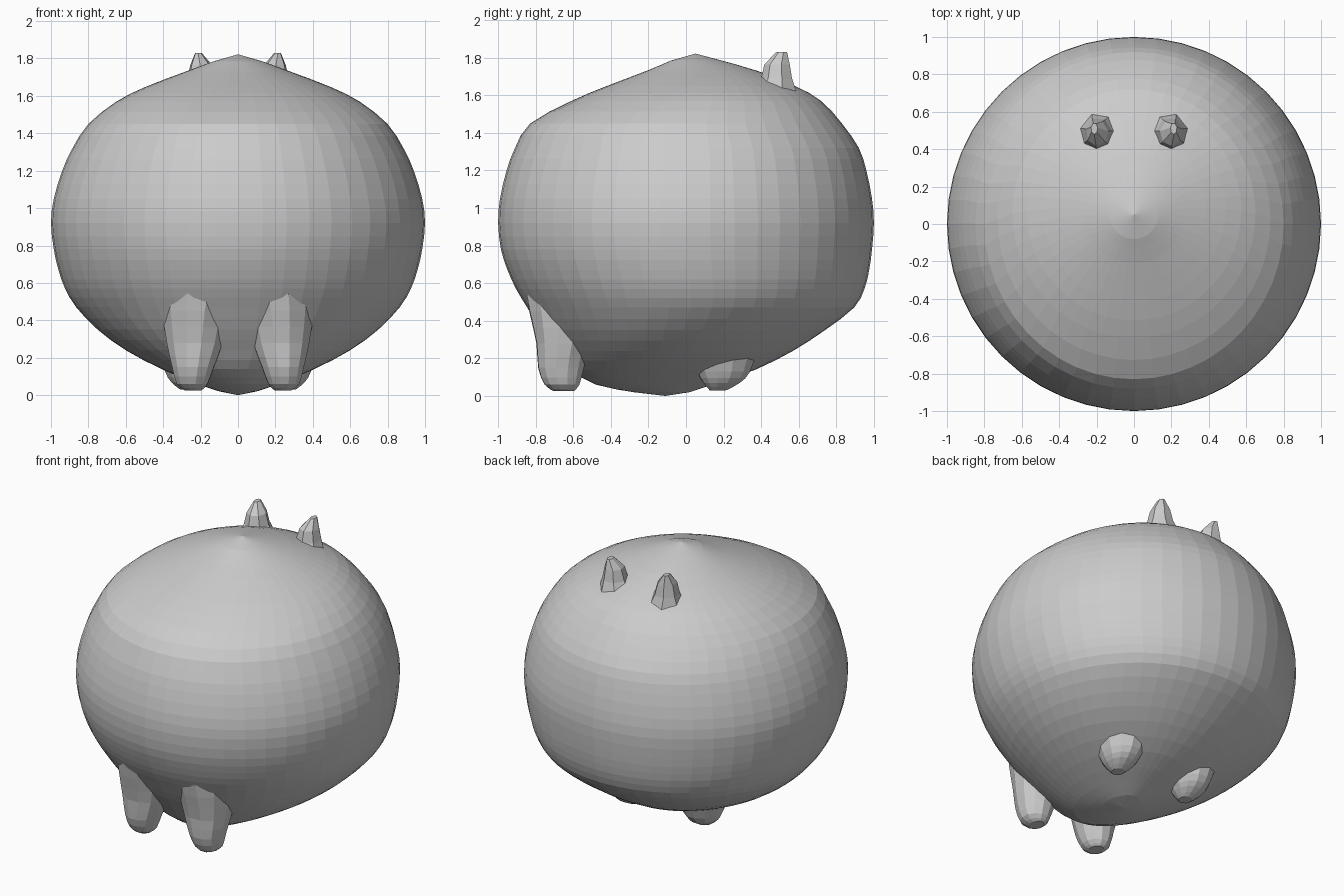
import bpy, bmesh
from math import sin, cos, pi

if "Cube" in bpy.data.objects:
    bpy.data.objects.remove(bpy.data.objects["Cube"])


def spline(rows, steps):
    """Catmull-Rom smoothing through the rows of numbers."""
    out = []
    for i in range(len(rows) - 1):
        p0, p1 = rows[max(i - 1, 0)], rows[i]
        p2, p3 = rows[i + 1], rows[min(i + 2, len(rows) - 1)]
        for s in range(steps):
            t = s / steps
            out.append([0.5 * (2 * b + (c - a) * t + (2 * a - 5 * b + 4 * c - d) * t * t
                               + (3 * b - a - 3 * c + d) * t ** 3)
                        for a, b, c, d in zip(p0, p1, p2, p3)])
    return out + [list(rows[-1])]


def loft(name, rings, sides, bottom=None, top=None, turn=0.0):
    """Stack of ellipses (z, cx, cy, rx, ry), bottom to top, with optional pole points."""
    bm = bmesh.new()
    loops = [[bm.verts.new((cx + rx * cos(turn + 2 * pi * k / sides),
                            cy + ry * sin(turn + 2 * pi * k / sides), z))
              for k in range(sides)] for z, cx, cy, rx, ry in rings]
    for a, b in zip(loops, loops[1:]):
        for k in range(sides):
            n = (k + 1) % sides
            bm.faces.new((a[k], a[n], b[n], b[k]))
    for loop, pole in ((loops[0], bottom), (loops[-1], top)):
        if pole:
            v = bm.verts.new(pole)
            for k in range(sides):
                bm.faces.new((loop[k], loop[(k + 1) % sides], v))
        else:
            bm.faces.new(loop)
    bmesh.ops.recalc_face_normals(bm, faces=bm.faces)
    mesh = bpy.data.meshes.new(name)
    bm.to_mesh(mesh)
    bm.free()
    ob = bpy.data.objects.new(name, mesh)
    bpy.context.collection.objects.link(ob)
    return ob


# Body: height, half width, front y, back y
profile = [
    (0.02, 0.10, -0.28, 0.02), (0.06, 0.22, -0.48, 0.14), (0.14, 0.41, -0.61, 0.37),
    (0.24, 0.60, -0.69, 0.57), (0.35, 0.75, -0.77, 0.74), (0.47, 0.865, -0.845, 0.895),
    (0.57, 0.925, -0.905, 0.95), (0.67, 0.96, -0.95, 0.975), (0.78, 0.985, -0.985, 0.99),
    (0.92, 1.0, -1.0, 1.0), (1.05, 0.985, -0.99, 0.99), (1.20, 0.94, -0.955, 0.96),
    (1.32, 0.885, -0.91, 0.92), (1.45, 0.80, -0.83, 0.83), (1.57, 0.65, -0.61, 0.72),
    (1.65, 0.49, -0.42, 0.58), (1.73, 0.28, -0.21, 0.38), (1.785, 0.13, -0.08, 0.19)]
rings = [(z, 0, (f + b) / 2, w, (b - f) / 2) for z, w, f, b in spline(profile, 2)]
body = loft("body", rings, 48, (0, -0.11, 0), (0, 0.05, 1.822))

# Feet and ears: (z, cx, cy, rx, ry)
front_foot = spline([
    (0.025, 0.24, -0.65, 0.045, 0.055), (0.06, 0.245, -0.66, 0.085, 0.095),
    (0.15, 0.24, -0.665, 0.115, 0.125), (0.28, 0.23, -0.65, 0.155, 0.15),
    (0.45, 0.22, -0.62, 0.19, 0.22), (0.60, 0.20, -0.60, 0.22, 0.27)], 2)
hind_foot = spline([
    (0.03, 0.27, 0.17, 0.04, 0.045), (0.07, 0.275, 0.19, 0.085, 0.10),
    (0.13, 0.275, 0.20, 0.12, 0.145), (0.26, 0.27, 0.20, 0.17, 0.19)], 2)
ear = [(1.58, 0.18, 0.47, 0.13, 0.14), (1.69, 0.195, 0.485, 0.08, 0.085),
       (1.765, 0.198, 0.487, 0.06, 0.07), (1.83, 0.212, 0.51, 0.018, 0.03)]

# Merge every mirrored limb into the skin of the body
bpy.context.view_layer.objects.active = body
for name, shape, sides in (("front_foot", front_foot, 12), ("hind_foot", hind_foot, 12),
                           ("ear", ear, 7)):
    for side in (1, -1):
        turn = 0.3 if side == 1 else pi - 0.3
        limb = loft(name, [(z, side * cx, cy, rx, ry) for z, cx, cy, rx, ry in shape],
                    sides, turn=turn)
        mod = body.modifiers.new("join_" + name, 'BOOLEAN')
        mod.operation = 'UNION'
        mod.solver = 'EXACT'
        mod.object = limb
        bpy.ops.object.modifier_apply(modifier=mod.name)
        bpy.data.objects.remove(limb)
